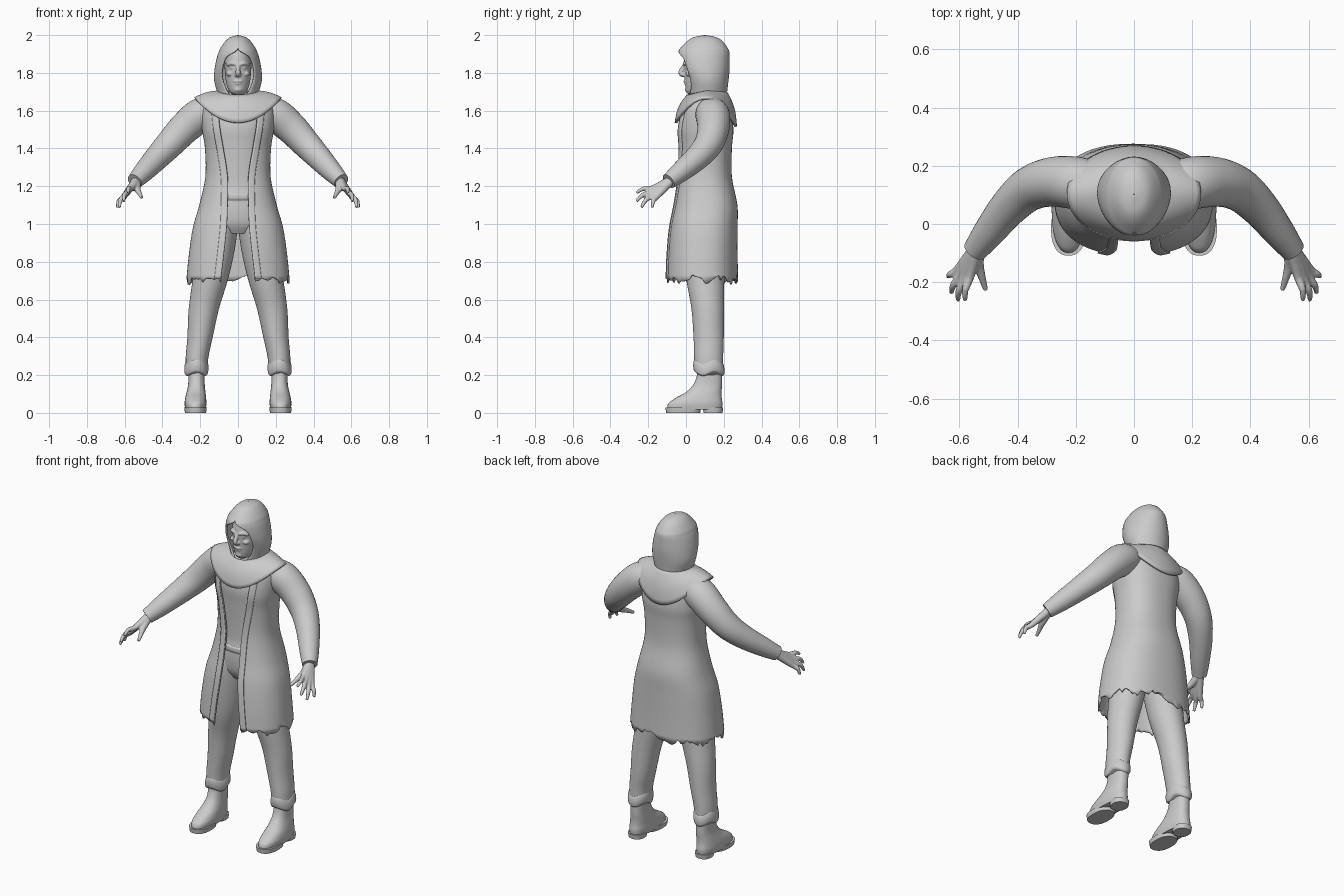
import bpy, bmesh, math, random
from mathutils import Vector, Matrix

random.seed(4)
if "Cube" in bpy.data.objects:
    bpy.data.objects.remove(bpy.data.objects["Cube"])

grey = bpy.data.materials.new("plain grey")
grey.use_nodes = True
grey.diffuse_color = (0.6, 0.6, 0.6, 1)
grey.node_tree.nodes["Principled BSDF"].inputs["Base Color"].default_value = (0.6, 0.6, 0.6, 1)
ROUND, BOXY = 1.0, 0.85


def smooth_rows(rows, sub=5):
    """Catmull-Rom interpolation between the given key rows."""
    out = []
    for i in range(len(rows) - 1):
        a, b, c, d = (rows[min(max(i + k, 0), len(rows) - 1)] for k in (-1, 0, 1, 2))
        for s in range(sub):
            t = s / sub
            out.append([0.5 * (2 * q + (r - p) * t + (2 * p - 5 * q + 4 * r - w) * t * t
                               + (3 * q - p - 3 * r + w) * t ** 3)
                        for p, q, r, w in zip(a, b, c, d)])
    return out + [list(rows[-1])]


def skin(bm, rings, closed=True, caps=True):
    vs = [[bm.verts.new(p) for p in ring] for ring in rings]
    n = len(vs[0])
    for lo, hi in zip(vs, vs[1:]):
        for j in range(n if closed else n - 1):
            k = (j + 1) % n
            bm.faces.new((lo[j], lo[k], hi[k], hi[j]))
    if closed and caps:
        bm.faces.new(vs[0])
        bm.faces.new(vs[-1])
    return vs


def around(row, t, e):
    """Point on a superellipse section, with t = 0 at the front."""
    z, cx, cy, rx, ry = row[:5]
    power = lambda v: math.copysign(abs(v) ** e, v)
    return Vector((cx + rx * power(math.sin(t)), cy - ry * power(math.cos(t)), z))


def loft(bm, rows, e=ROUND, n=40, sub=5):
    skin(bm, [[around(r, math.tau * j / n, e) for j in range(n)] for r in smooth_rows(rows, sub)])


def gap_angle(x, rx, e):
    return math.asin(min(1, max(0, x) / max(rx, 0.001)) ** (1 / e))


def open_loft(bm, rows, e, n, band=None, grow=0):
    """Loft left open at the front by the row's gap; band keeps one strip only."""
    rings = []
    for r in smooth_rows(rows):
        r[3], r[4] = max(r[3], 0.001) + grow, max(r[4], 0.001) + grow
        t0 = gap_angle(r[5], r[3], e)
        t1 = gap_angle(r[5] + band, r[3], e) if band else math.tau - t0
        rings.append([around(r, t0 + (t1 - t0) * j / n, e) for j in range(n + 1)])
    return skin(bm, rings, closed=False)


def tube(bm, path, n=24, sub=5):
    """Round tube through (x, y, z, radius) points."""
    rows = smooth_rows(path, sub)
    pts = [Vector(r[:3]) for r in rows]
    rings = []
    for i, p in enumerate(pts):
        d = (pts[min(i + 1, len(pts) - 1)] - pts[max(i - 1, 0)]).normalized()
        u = d.cross(Vector((0, 1, 0.3))).normalized()
        v = d.cross(u)
        rings.append([p + rows[i][3] * (u * math.cos(a) + v * math.sin(a))
                      for a in (math.tau * j / n for j in range(n))])
    skin(bm, rings)


def blob(bm, loc, size):
    bmesh.ops.create_uvsphere(bm, u_segments=20, v_segments=12, radius=1,
                              matrix=Matrix.Translation(loc) @ Matrix.Diagonal((*size, 1)))


def finish(bm, name, mirror=False, thick=0, voxel=0, angle=50):
    bmesh.ops.remove_doubles(bm, verts=bm.verts, dist=0.0002)
    bmesh.ops.recalc_face_normals(bm, faces=bm.faces)
    mesh = bpy.data.meshes.new(name)
    bm.to_mesh(mesh)
    bm.free()
    mesh.materials.append(grey)
    ob = bpy.data.objects.new(name, mesh)
    bpy.context.collection.objects.link(ob)
    bpy.ops.object.select_all(action='DESELECT')
    ob.select_set(True)
    bpy.context.view_layer.objects.active = ob
    bpy.ops.object.shade_smooth_by_angle(angle=math.radians(angle))
    if voxel:
        m = ob.modifiers.new("blend", 'REMESH')
        m.mode, m.voxel_size, m.use_smooth_shade = 'VOXEL', voxel, True
        m = ob.modifiers.new("soften", 'SMOOTH')
        m.factor, m.iterations = 0.5, 3
    if thick:
        m = ob.modifiers.new("cloth", 'SOLIDIFY')
        m.thickness, m.offset = thick, 0
    if mirror:
        ob.modifiers.new("mirror", 'MIRROR').use_mirror_merge = False
    return ob


# Head with facial features
bm = bmesh.new()
loft(bm, [(1.6, 0, .1, .055, .055), (1.66, 0, .09, .05, .055), (1.74, 0, .09, .05, .055)])
loft(bm, [(1.685, 0, .05, .02, .035), (1.7, 0, .06, .044, .058), (1.74, 0, .075, .061, .08),
          (1.8, 0, .08, .069, .09), (1.86, 0, .085, .07, .097), (1.92, 0, .09, .06, .085),
          (1.95, 0, .09, .03, .045)])
tube(bm, [(0, .0, 1.85, .011), (0, -.018, 1.825, .011), (0, -.028, 1.8, .013), (0, -.01, 1.785, .012)])
blob(bm, (0, .0, 1.755), (.026, .014, .006))
blob(bm, (0, .003, 1.744), (.022, .013, .007))
blob(bm, (0, .012, 1.712), (.024, .018, .016))
for s in (1, -1):
    tube(bm, [(s * .008, -.008, 1.845, .009), (s * .032, -.004, 1.85, .01), (s * .058, .022, 1.842, .008)])
    blob(bm, (s * .03, .01, 1.828), (.015, .015, .008))
    blob(bm, (s * .044, .022, 1.795), (.018, .025, .014))
    blob(bm, (s * .011, -.014, 1.79), (.009, .012, .008))
finish(bm, "head", voxel=0.004)

# Hood, open around the face
bm = bmesh.new()
open_loft(bm, [(1.66, 0, .11, .095, .1, .02), (1.7, 0, .113, .106, .1, .055), (1.76, 0, .11, .121, .11, .08),
               (1.82, 0, .1, .119, .126, .083), (1.88, 0, .094, .107, .132, .062),
               (1.912, 0, .094, .096, .13, .015), (1.93, 0, .096, .088, .12, 0),
               (1.965, 0, .1, .063, .09, 0), (1.985, 0, .1, .038, .055, 0), (1.995, 0, .1, .001, .001, 0)],
          ROUND, 56)
finish(bm, "hood", thick=.01)

# Cowl draped over the shoulders, dipping at front and back
bm = bmesh.new()
rings = []
for i in range(9):
    u = i / 8
    ring = []
    for j in range(64):
        t = math.tau * j / 64
        s, c = math.sin(t), math.cos(t)
        low = 1.535 if c > 0 else 1.515
        top = Vector((.1 * s, .11 - .1 * c, 1.7 - .02 * max(c, 0)))
        hem = Vector((.228 * s, .105 - .158 * c, low + (1.665 - low) * s * s))
        ring.append(top.lerp(hem, u) + Vector((0, -.012 * c, .008)) * math.sin(math.pi * u))
    rings.append(ring)
skin(bm, rings, caps=False)
finish(bm, "cowl", thick=.014)

# Long open coat with a ragged hem
coat_rows = [(1.69, 0, .11, .09, .08, .06), (1.65, 0, .105, .16, .11, .095), (1.6, 0, .102, .188, .13, .105),
             (1.5, 0, .1, .185, .146, .095), (1.4, 0, .1, .17, .138, .078), (1.25, 0, .1, .168, .138, .055),
             (1.1, 0, .104, .2, .163, .055), (.98, 0, .093, .234, .175, .06), (.84, 0, .086, .255, .182, .075),
             (.71, 0, .084, .268, .187, .09)]
bm = bmesh.new()
hem = open_loft(bm, coat_rows, BOXY, 80)[-1]
for j, v in enumerate(hem):
    v.co.z += random.uniform(-.022, .014) + .012 * math.sin(j * .55)
finish(bm, "coat", thick=.01)

# Raised trim down both coat edges
bm = bmesh.new()
open_loft(bm, coat_rows[2:], BOXY, 4, band=.034, grow=.007)
finish(bm, "coat_trim", mirror=True, thick=.009)

# Sleeves
bm = bmesh.new()
tube(bm, [(.1, .125, 1.585, .07), (.19, .14, 1.58, .09), (.28, .145, 1.51, .085), (.36, .12, 1.425, .076),
          (.43, .058, 1.35, .066), (.5, -.03, 1.275, .054), (.547, -.092, 1.226, .042)], n=32)
finish(bm, "sleeves", mirror=True)

# Hands, every digit running from the wrist to its tip
bm = bmesh.new()
wrist = (.535, -.07, 1.238, .024)
digits = [((.562, -.175, 1.19), (.58, -.262, 1.165)), ((.58, -.18, 1.172), (.605, -.262, 1.12)),
          ((.595, -.172, 1.155), (.628, -.236, 1.088)), ((.604, -.155, 1.145), (.638, -.18, 1.086))]
for base, tip in digits:
    mid = Vector(base).lerp(Vector(tip), .55) + Vector((.008, -.004, .01))
    tube(bm, [wrist, (*base, .016), (*mid, .012), (*tip, .008)], n=12)
tube(bm, [wrist, (.535, -.135, 1.19, .019), (.522, -.185, 1.163, .013), (.51, -.226, 1.14, .009)], n=12)
finish(bm, "hands", mirror=True, voxel=.0045)

# Shirt and its waistband
bm = bmesh.new()
loft(bm, [(1.12, 0, .1, .142, .126), (1.15, 0, .1, .142, .13), (1.2, 0, .1, .14, .122), (1.3, 0, .1, .145, .122),
          (1.42, 0, .1, .15, .128), (1.52, 0, .1, .155, .133), (1.62, 0, .105, .13, .11),
          (1.7, 0, .11, .06, .06)], BOXY)
finish(bm, "shirt")
bm = bmesh.new()
loft(bm, [(1.125, 0, .1, .146, .128), (1.135, 0, .1, .149, .134), (1.155, 0, .1, .149, .134),
          (1.165, 0, .1, .146, .126)], BOXY)
finish(bm, "waistband")

# Trousers: hips and legs with turned cuffs
bm = bmesh.new()
loft(bm, [(.95, 0, .1, .1, .09), (1.0, 0, .1, .16, .118), (1.07, 0, .1, .158, .127), (1.14, 0, .1, .142, .125)], BOXY)
finish(bm, "trouser_hips")
bm = bmesh.new()
loft(bm, [(.26, .219, .12, .058, .076), (.31, .215, .12, .061, .077), (.4, .201, .12, .067, .08),
          (.55, .181, .115, .08, .086), (.7, .148, .103, .093, .1), (.85, .12, .1, .1, .112),
          (1.0, .09, .1, .09, .12), (1.1, .075, .1, .07, .11)])
finish(bm, "trouser_legs", mirror=True)
bm = bmesh.new()
loft(bm, [(.205, .221, .122, .054, .072), (.215, .221, .122, .062, .08), (.24, .22, .121, .064, .083),
          (.265, .219, .12, .06, .079), (.275, .218, .12, .054, .072)])
for v in bm.verts:
    v.co.z += .01 * math.sin(3 * math.atan2(v.co.y - .12, v.co.x - .22))
finish(bm, "trouser_cuffs", mirror=True)

# Boots with separate sole and heel
bm = bmesh.new()
loft(bm, [(.018, .225, .045, .054, .145), (.05, .225, .05, .058, .143), (.08, .224, .068, .055, .121),
          (.11, .222, .094, .05, .094), (.15, .22, .115, .044, .076), (.2, .22, .125, .043, .067),
          (.25, .22, .125, .045, .068)], BOXY)
finish(bm, "boots", mirror=True)
for name, cy, rx, ry in (("boot_soles", -.015, .06, .094), ("boot_heels", .143, .05, .054)):
    bm = bmesh.new()
    loft(bm, [(0, .225, cy, rx - .004, ry - .004), (.028, .225, cy, rx, ry)], BOXY, sub=1)
    finish(bm, name, mirror=True)
